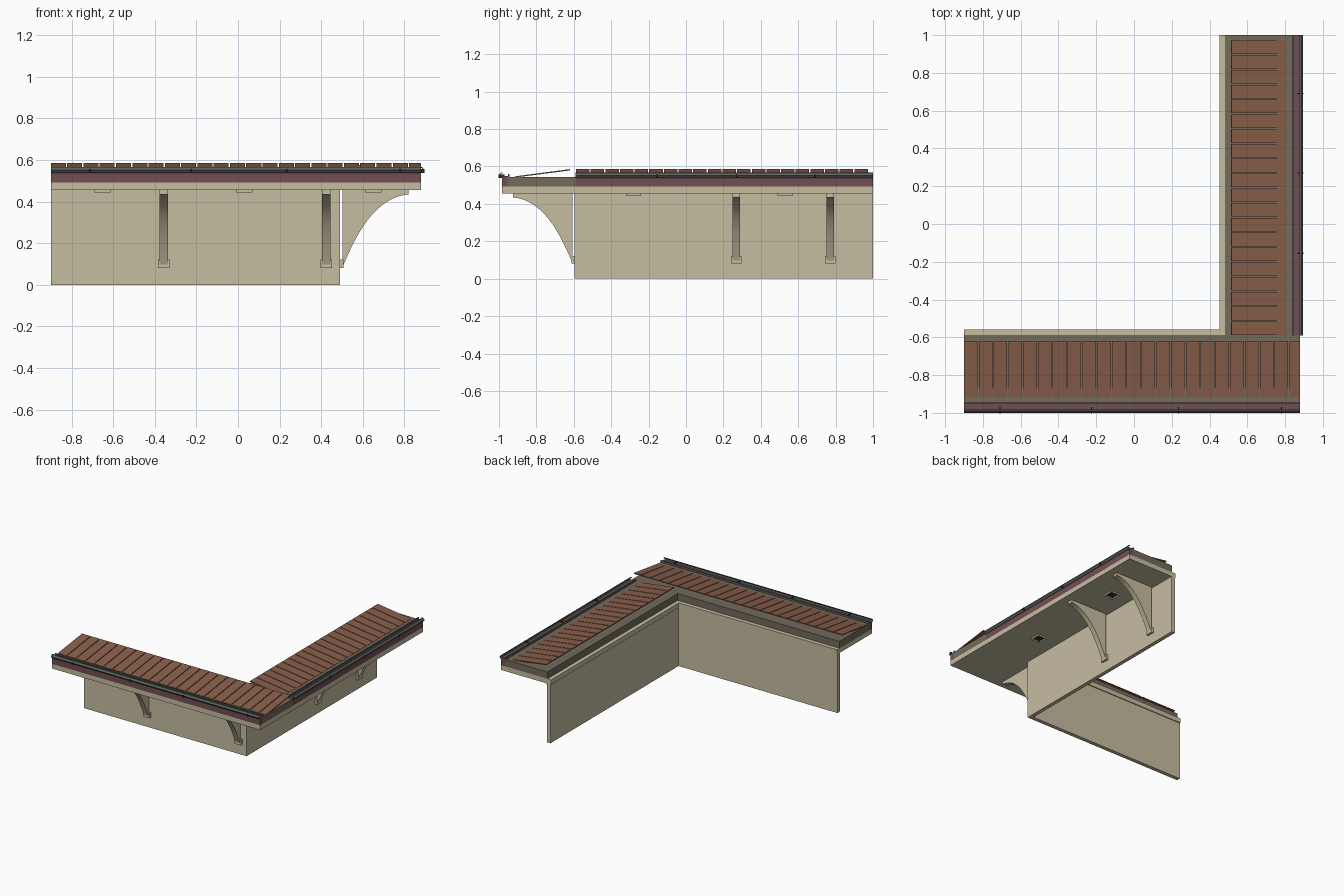
import bpy
import bmesh
from mathutils import Vector
from mathutils.geometry import interpolate_bezier

cube = bpy.data.objects.get("Cube")
if cube:
    bpy.data.objects.remove(cube, do_unlink=True)


def material(name, rgb):
    linear = [((c / 255 + 0.055) / 1.055) ** 2.4 for c in rgb] + [1]
    m = bpy.data.materials.new(name)
    m.use_nodes = True
    m.diffuse_color = linear
    m.node_tree.nodes["Principled BSDF"].inputs["Base Color"].default_value = linear
    return m


plaster = material("beige plaster", (198, 189, 161))
deck = material("grey brown deck", (115, 107, 91))
tile = material("terracotta tile", (136, 95, 75))
burgundy = material("burgundy paint", (114, 79, 84))
metal = material("grey green metal", (92, 98, 92))
dark = material("dark lamp", (48, 44, 40))

# Outer wall faces of the two wings, and the far ends of the building
FRONT, RIGHT = 0.595, 0.49
LEFT_END, BACK_END = -0.9, 1.0


def place(wing, t, d, z):
    """t runs along the wing, d is the distance out from its wall."""
    return (t, -FRONT - d, z) if wing == "front" else (RIGHT + d, t, z)


def loft(name, lower, upper, mat):
    """Closed solid between two matching outlines."""
    bm = bmesh.new()
    a = [bm.verts.new(p) for p in lower]
    b = [bm.verts.new(p) for p in upper]
    bm.faces.new(a)
    bm.faces.new(b)
    for i in range(len(a)):
        j = (i + 1) % len(a)
        bm.faces.new((a[i], a[j], b[j], b[i]))
    bmesh.ops.recalc_face_normals(bm, faces=bm.faces)
    mesh = bpy.data.meshes.new(name)
    bm.to_mesh(mesh)
    bm.free()
    mesh.materials.append(mat)
    obj = bpy.data.objects.new(name, mesh)
    bpy.context.collection.objects.link(obj)
    return obj


def prism(name, wing, profile, t0, t1, mat):
    return loft(name, [place(wing, t0, d, z) for d, z in profile],
                [place(wing, t1, d, z) for d, z in profile], mat)


def bar(name, wing, d0, d1, z0, z1, t0, t1, mat):
    return prism(name, wing, [(d0, z0), (d1, z0), (d1, z1), (d0, z1)], t0, t1, mat)


def corner_slab(name, d0, d1, z0, z1, mat):
    """L-shaped layer following both wings."""
    plan = [(LEFT_END, -FRONT - d1), (RIGHT + d1, -FRONT - d1), (RIGHT + d1, BACK_END),
            (RIGHT + d0, BACK_END), (RIGHT + d0, -FRONT - d0), (LEFT_END, -FRONT - d0)]
    return loft(name, [(x, y, z0) for x, y in plan], [(x, y, z1) for x, y in plan], mat)


# Walls and layered canopy
corner_slab("wall", -0.03, 0, 0, 0.457, plaster)
corner_slab("canopy_slab", -0.037, 0.39, 0.455, 0.492, plaster)
corner_slab("roof_deck", -0.006, 0.36, 0.49, 0.545, deck)
bar("roof_deck_corner", "front", -0.006, 0.36, 0.49, 0.545, RIGHT + 0.36, RIGHT + 0.39, deck)

# Span, tile run, bracket, lamp and gutter hook positions for each wing
wings = {
    "front": dict(span=(LEFT_END, RIGHT + 0.39), tiles=(LEFT_END, RIGHT + 0.39),
                  brackets=(-0.357, 0.425), lamps=(-0.65, 0.03),
                  hooks=(-0.71, -0.225, 0.235, 0.78)),
    "right": dict(span=(-0.59, BACK_END), tiles=(-0.588, 0.975),
                  brackets=(0.268, 0.77), lamps=(-0.28, 0.53),
                  hooks=(-0.155, 0.27, 0.69)),
}

# Concave underside of a bracket
arc = interpolate_bezier(Vector((0.33, 0.435)), Vector((0.16, 0.42)),
                         Vector((0.07, 0.22)), Vector((0.015, 0.09)), 18)
bracket_profile = [(0.012, 0.456), (0.33, 0.456)] + [tuple(p) for p in arc] + [(0.012, 0.09)]

# Open gutter section, outside then inside
outer = [(0.385, 0.536), (0.396, 0.54), (0.406, 0.553), (0.396, 0.566), (0.386, 0.567)]
inner = [(0.386, 0.563), (0.394, 0.562), (0.402, 0.553), (0.394, 0.543), (0.385, 0.54)]


def lamp(wing, t):
    """Shallow square soffit lamp with a dark inset lens underneath."""
    obj = bar(wing + "_lamp", wing, 0.12, 0.2, 0.443, 0.456, t - 0.04, t + 0.04, plaster)
    obj.data.materials.append(dark)
    bm = bmesh.new()
    bm.from_mesh(obj.data)
    lens = min(bm.faces, key=lambda f: f.calc_center_median().z)
    bmesh.ops.inset_region(bm, faces=[lens], thickness=0.016, depth=-0.006)
    lens.material_index = 1
    bm.to_mesh(obj.data)
    bm.free()


for wing, w in wings.items():
    t0, t1 = w["span"]

    # Fascia, flashing and gutter
    bar(wing + "_fascia", wing, 0.358, 0.39, 0.49, 0.549, t0, t1, burgundy)
    bar(wing + "_flashing", wing, 0.35, 0.358, 0.54, 0.56, t0, t1, metal)
    prism(wing + "_gutter", wing, outer + inner, t0, t1, metal)
    for t in w["hooks"]:
        bar(wing + "_gutter_hook", wing, 0.375, 0.407, 0.538, 0.558, t - 0.003, t + 0.003, dark)

    # Sloping rows of roof tiles with open seams
    start, end = w["tiles"]
    pitch, seam = 0.0783, 0.006
    slope = [(0.024, 0.579), (0.32, 0.541), (0.321, 0.547), (0.025, 0.586)]
    if wing == "right":
        slope = [(d - 0.01 * (d > 0.1), z) for d, z in slope]
    t = start
    while t < end - seam:
        stop = min(t + pitch - seam, end)
        prism(wing + "_roof_tile", wing, slope, t, stop, tile)
        t += pitch

    # Curved brackets standing on wall blocks
    for t in w["brackets"]:
        b = prism(wing + "_bracket", wing, bracket_profile, t - 0.02, t + 0.02, plaster)
        bpy.ops.object.select_all(action="DESELECT")
        b.select_set(True)
        bpy.context.view_layer.objects.active = b
        bpy.ops.object.shade_smooth_by_angle()
        bar(wing + "_bracket_foot", wing, 0, 0.018, 0.08, 0.122, t - 0.028, t + 0.028, plaster)

    for t in w["lamps"]:
        lamp(wing, t)
